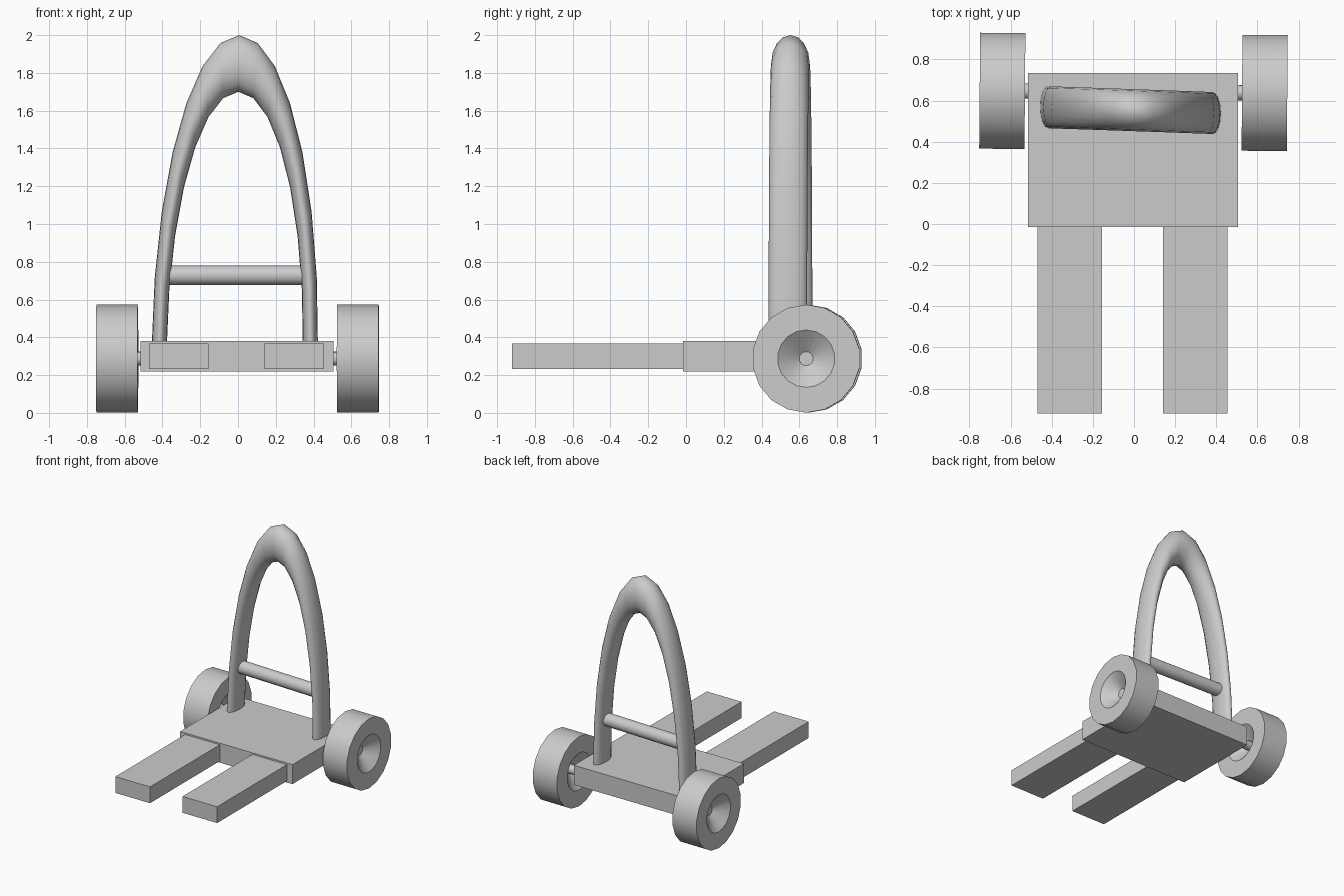
import bpy, bmesh
from math import sin, cos, pi, radians
from mathutils import Vector, Matrix

if "Cube" in bpy.data.objects:
    bpy.data.objects.remove(bpy.data.objects["Cube"])


def finish(name, bm, smooth=None):
    bmesh.ops.recalc_face_normals(bm, faces=bm.faces[:])
    me = bpy.data.meshes.new(name)
    bm.to_mesh(me)
    bm.free()
    ob = bpy.data.objects.new(name, me)
    bpy.context.collection.objects.link(ob)
    if smooth:
        bpy.ops.object.select_all(action='DESELECT')
        bpy.context.view_layer.objects.active = ob
        ob.select_set(True)
        bpy.ops.object.shade_smooth_by_angle(angle=radians(smooth))
    return ob


def box(name, lo, hi):
    lo, hi = Vector(lo), Vector(hi)
    bm = bmesh.new()
    m = Matrix.Translation((lo + hi) / 2) @ Matrix.Diagonal((*(hi - lo), 1))
    bmesh.ops.create_cube(bm, size=1, matrix=m)
    return finish(name, bm)


def rod(name, a, b, r, sides=16):
    a, b = Vector(a), Vector(b)
    d = b - a
    bm = bmesh.new()
    m = Matrix.Translation((a + b) / 2) @ d.to_track_quat('Z', 'Y').to_matrix().to_4x4()
    bmesh.ops.create_cone(bm, cap_ends=True, segments=sides, radius1=r, radius2=r,
                          depth=d.length, matrix=m)
    return finish(name, bm, 35)


def wheel(name, centre, half, r, hole, hub, depth, sides=18):
    # closed profile (axial offset, radius) spun about x, conical recess on both faces
    prof = [(-half + depth, hub), (-half, hole), (-half, r),
            (half, r), (half, hole), (half - depth, hub)]
    bm = bmesh.new()
    rings = []
    for x, rad in prof:
        rings.append([bm.verts.new((x, rad * sin(2 * pi * i / sides), rad * cos(2 * pi * i / sides)))
                      for i in range(sides)])
    for p, q in zip(rings, rings[1:]):
        for i in range(sides):
            j = (i + 1) % sides
            bm.faces.new((p[i], p[j], q[j], q[i]))
    bm.faces.new(rings[0])
    bm.faces.new(rings[-1])
    bm.transform(Matrix.Translation(centre) @ Matrix.Rotation(-0.008, 4, 'Z'))
    return finish(name, bm, 35)


# platform and forks
box("platform", (-0.515, -0.015, 0.22), (0.505, 0.735, 0.38))
for side, x0 in (("left", -0.47), ("right", 0.14)):
    box(side + "_fork", (x0, -0.92, 0.233), (x0 + 0.315, 0.03, 0.367))

# wheels and axle
wheel("left_wheel", (-0.64, 0.647, 0.287), 0.11, 0.286, 0.152, 0.037, 0.085)
wheel("right_wheel", (0.635, 0.637, 0.287), 0.11, 0.286, 0.152, 0.037, 0.085)
rod("axle", (-0.66, 0.647, 0.287), (0.66, 0.637, 0.287), 0.037)

# handle: upper half of a torus stretched upwards
SEG, SIDES = 14, 16
bm = bmesh.new()
rings = []
for i in range(SEG + 1):
    t = pi * i / SEG
    ring = []
    for k in range(SIDES):
        p = 2 * pi * k / SIDES
        rad = 0.4 + 0.04 * cos(p)
        x, z = rad * cos(t), rad * sin(t) * 3.75
        ring.append(bm.verts.new((x - 0.017 + 0.014 * z, 0.553 + 0.102 * sin(p) - 0.035 * x, 0.35 + z)))
    rings.append(ring)
for a, b in zip(rings, rings[1:]):
    for k in range(SIDES):
        j = (k + 1) % SIDES
        bm.faces.new((a[k], a[j], b[j], b[k]))
bm.faces.new(rings[0])
bm.faces.new(rings[-1])
finish("handle", bm, 60)

# crossbar between the handle legs
rod("crossbar", (-0.385, 0.567, 0.728), (0.36, 0.54, 0.728), 0.052)
